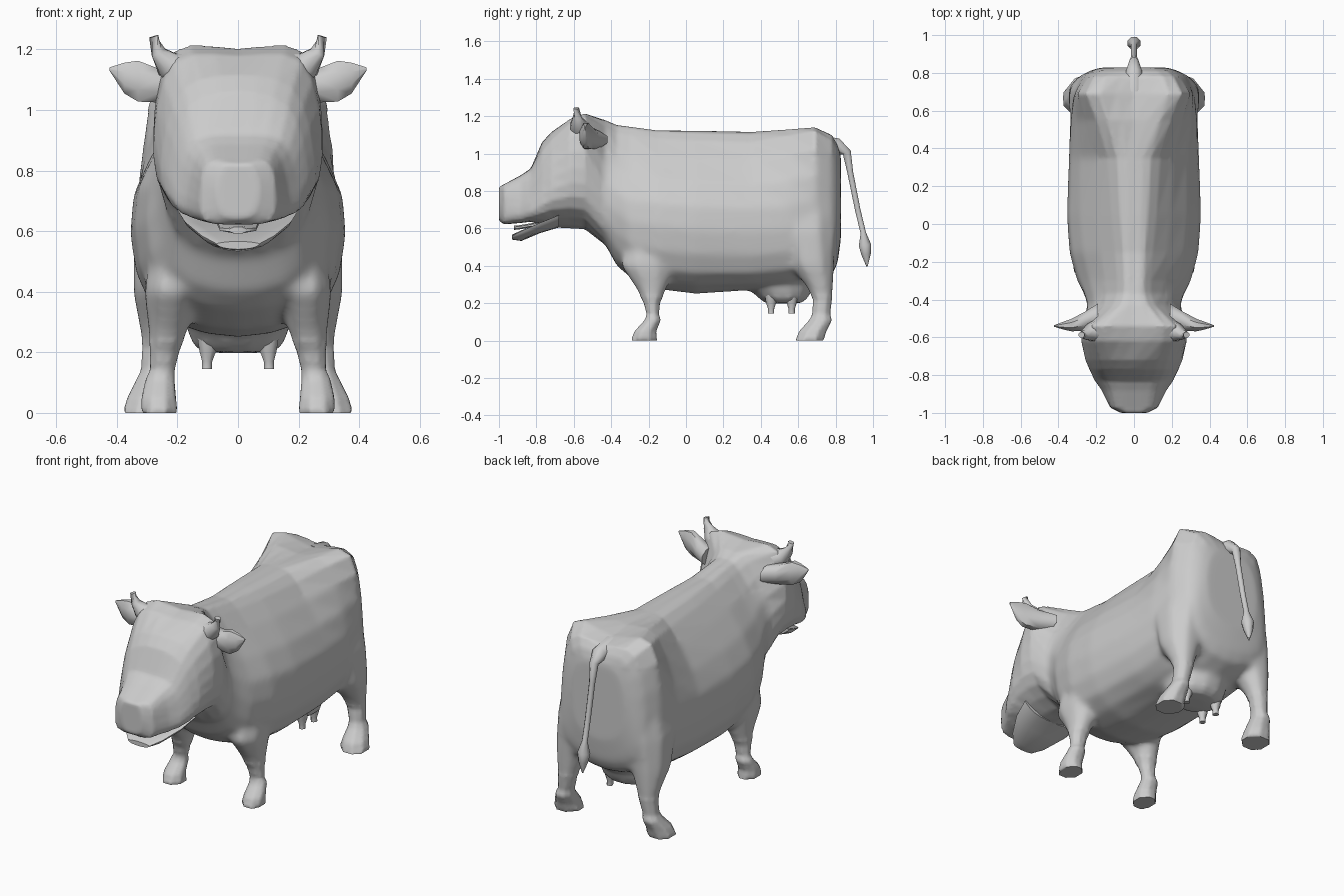
import bpy, bmesh, math
from mathutils import Vector

hide = bpy.data.materials.new("grey_hide")
hide.diffuse_color = (0.6, 0.6, 0.6, 1)


def activate(ob):
    bpy.ops.object.select_all(action='DESELECT')
    ob.select_set(True)
    bpy.context.view_layer.objects.active = ob


def loft(name, rings, mirror=False, angle=50):
    """Skin a list of closed rings, cap both ends, optionally mirror in x."""
    bm = bmesh.new()
    rows = [[bm.verts.new(p) for p in r] for r in rings]
    n = len(rows[0])
    for a, b in zip(rows, rows[1:]):
        for i in range(n):
            j = (i + 1) % n
            bm.faces.new((a[i], a[j], b[j], b[i]))
    bm.faces.new(rows[0][::-1])
    bm.faces.new(rows[-1])
    if mirror:
        twin = bmesh.ops.duplicate(bm, geom=bm.verts[:] + bm.edges[:] + bm.faces[:])["geom"]
        for v in twin:
            if isinstance(v, bmesh.types.BMVert):
                v.co.x = -v.co.x
    bmesh.ops.recalc_face_normals(bm, faces=bm.faces[:])
    me = bpy.data.meshes.new(name)
    bm.to_mesh(me)
    bm.free()
    me.materials.append(hide)
    ob = bpy.data.objects.new(name, me)
    bpy.context.collection.objects.link(ob)
    activate(ob)
    bpy.ops.object.shade_smooth_by_angle(angle=math.radians(angle))
    return ob


def spline(a, b, c, d, t):
    return 0.5 * (2 * b + (c - a) * t + (2 * a - 5 * b + 4 * c - d) * t * t
                  + (3 * b - a - 3 * c + d) * t ** 3)


def section(s):
    """Station: y, top z, upper corner x z, widest x z, lower corner x z, bottom z."""
    y, zt, x1, z1, x2, z2, x3, z3, zb = s
    half = [(x1, z1), (x2, z2), (x3, z3)]
    pts = [(0, zt)] + half + [(0, zb)] + [(-x, z) for x, z in half[::-1]]
    pts = [Vector((x, y, z)) for x, z in pts]
    n = len(pts)
    return [spline(pts[i - 1], pts[i], pts[(i + 1) % n], pts[(i + 2) % n], t / 3)
            for i in range(n) for t in range(3)]


def oval(c, u, v, n=8):
    """Ring around c spanned by the half-axes u and v."""
    c, u, v = Vector(c), Vector(u), Vector(v)
    return [c + u * math.cos(2 * math.pi * (i + .5) / n) + v * math.sin(2 * math.pi * (i + .5) / n)
            for i in range(n)]


def leg(name, stations):
    """Station: z, inner x, outer x, front y, back y."""
    k = 1 / math.cos(math.pi / 8)
    return loft(name, [oval(((a + b) / 2, (f + r) / 2, z), ((b - a) / 2 * k, 0, 0),
                            (0, (r - f) / 2 * k, 0)) for z, a, b, f, r in stations], True)


def tube(name, pts, mirror=False, n=8):
    """Station: x, y, z, radius, along a path."""
    ps = [Vector(p[:3]) for p in pts]
    rings = []
    for i, p in enumerate(ps):
        d = (ps[min(i + 1, len(ps) - 1)] - ps[max(i - 1, 0)]).normalized()
        u = d.cross(Vector((0, 1, 0) if abs(d.x) > .3 else (1, 0, 0))).normalized()
        rings.append(oval(p, u * pts[i][3], d.cross(u) * pts[i][3], n))
    return loft(name, rings, mirror)


# Head, neck and trunk as one continuous skin
head = [
    (-1.0, .82, .045, .815, .07, .74, .05, .66, .64),
    (-.972, .835, .10, .825, .125, .73, .11, .635, .622),
    (-.88, .885, .12, .87, .165, .75, .155, .645, .63),
    (-.83, .92, .14, .90, .195, .77, .19, .66, .635),
    (-.77, 1.06, .165, 1.01, .225, .84, .215, .68, .62),
    (-.72, 1.115, .18, 1.07, .25, .87, .228, .70, .605),
    (-.62, 1.18, .21, 1.16, .278, .92, .235, .71, .60),
    (-.54, 1.203, .22, 1.19, .28, .92, .23, .70, .595),
    (-.43, 1.175, .11, 1.14, .24, .84, .20, .58, .51)]
trunk = [
    (-.37, 1.15, .09, 1.11, .26, .80, .21, .48, .40),
    (-.30, 1.14, .09, 1.10, .29, .75, .25, .43, .34),
    (-.15, 1.12, .10, 1.08, .33, .74, .28, .38, .275),
    (.05, 1.12, .12, 1.07, .345, .72, .29, .36, .25),
    (.35, 1.115, .14, 1.06, .335, .71, .285, .36, .27),
    (.55, 1.115, .20, 1.095, .333, .72, .28, .38, .27),
    (.69, 1.10, .255, 1.12, .32, .75, .27, .42, .30),
    (.78, 1.08, .21, 1.07, .275, .72, .25, .44, .35),
    (.81, 1.04, .175, 1.02, .235, .73, .21, .49, .41),
    (.828, .99, .13, .96, .18, .78, .14, .60, .54)]
body = loft("body", [section(s) for s in head + trunk])

# Legs with flared hooves
front_legs = leg("front_legs", [
    (0, .20, .32, -.295, -.155), (.05, .205, .318, -.275, -.16), (.11, .21, .305, -.22, -.135),
    (.14, .21, .29, -.21, -.145), (.20, .195, .29, -.225, -.14), (.28, .165, .295, -.265, -.105),
    (.40, .14, .308, -.345, -.07), (.52, .14, .29, -.32, -.08), (.68, .15, .25, -.27, -.10)])
hind_legs = leg("hind_legs", [
    (0, .225, .38, .585, .735), (.05, .23, .365, .605, .75), (.11, .235, .335, .66, .78),
    (.14, .235, .32, .675, .77), (.22, .215, .315, .68, .78), (.29, .19, .325, .645, .785),
    (.40, .14, .345, .56, .79), (.58, .11, .342, .50, .795), (.74, .11, .31, .50, .79),
    (.92, .12, .25, .56, .77)])

# Udder
udder = loft("udder", [oval((0, y, z), (r, 0, 0), (0, l, 0), 12) for z, y, r, l in [
    (.36, .50, .18, .19), (.285, .50, .175, .185), (.25, .515, .165, .155), (.22, .52, .145, .125),
    (.203, .52, .12, .10), (.198, .52, .06, .05)]])

# Fuse trunk, legs and udder into one skin and soften the joins
activate(body)
for ob in (front_legs, hind_legs, udder):
    ob.select_set(True)
bpy.ops.object.join()
fuse = body.modifiers.new("fuse", 'REMESH')
fuse.mode = 'VOXEL'
fuse.voxel_size = .012
bpy.ops.object.modifier_apply(modifier="fuse")
bm = bmesh.new()
bm.from_mesh(body.data)
joins = [v for v in bm.verts if v.co.y > -.45 and .24 < v.co.z < 1.0]
for _ in range(14):
    bmesh.ops.smooth_vert(bm, verts=joins, factor=.5, use_axis_x=True, use_axis_y=True,
                          use_axis_z=True)
bm.to_mesh(body.data)
bm.free()
body.data.materials.clear()
body.data.materials.append(hide)
bpy.ops.object.shade_smooth_by_angle(angle=math.radians(60))

# Lower jaw and tongue inside the open mouth
jaw = [
    (-.93, .566, .04, .564, .07, .558, .05, .545, .54),
    (-.88, .59, .06, .588, .12, .585, .08, .55, .533),
    (-.78, .62, .10, .62, .175, .63, .12, .585, .575),
    (-.68, .65, .12, .66, .20, .67, .13, .62, .605)]
loft("lower_jaw", [section(s) for s in jaw])
loft("tongue", [oval((0, y, z), (w, 0, 0), (0, 0, .012))
                for y, z, w in [(-.92, .603, .03), (-.89, .606, .065), (-.75, .63, .075)]])

# Four teats
for name, y in (("front_teats", .455), ("rear_teats", .565)):
    tube(name, [(.10, y, .25, .037), (.10, y, .205, .03), (.102, y, .17, .018),
                (.103, y, .145, .018)], True)

# Tail with a tuft
tube("tail", [(0, .70, 1.045, .06), (0, .81, 1.04, .045), (0, .86, 1.005, .025), (0, .878, .90, .017),
              (0, .918, .70, .016), (0, .948, .575, .016), (0, .957, .51, .036), (0, .963, .46, .027),
              (0, .968, .395, .003)])

# Horns and leaf-shaped ears
tube("horns", [(.18, -.56, 1.13, .065), (.232, -.575, 1.15, .048), (.262, -.583, 1.19, .027),
               (.278, -.587, 1.243, .017)], True)
loft("ears", [oval((x, y, z), (0, t, 0), (0, 0, h)) for x, y, z, t, h in [
    (.19, -.49, 1.075, .075, .05), (.26, -.515, 1.08, .055, .06), (.33, -.535, 1.095, .036, .073),
    (.375, -.538, 1.105, .022, .055), (.424, -.54, 1.135, .004, .006)]], True)
